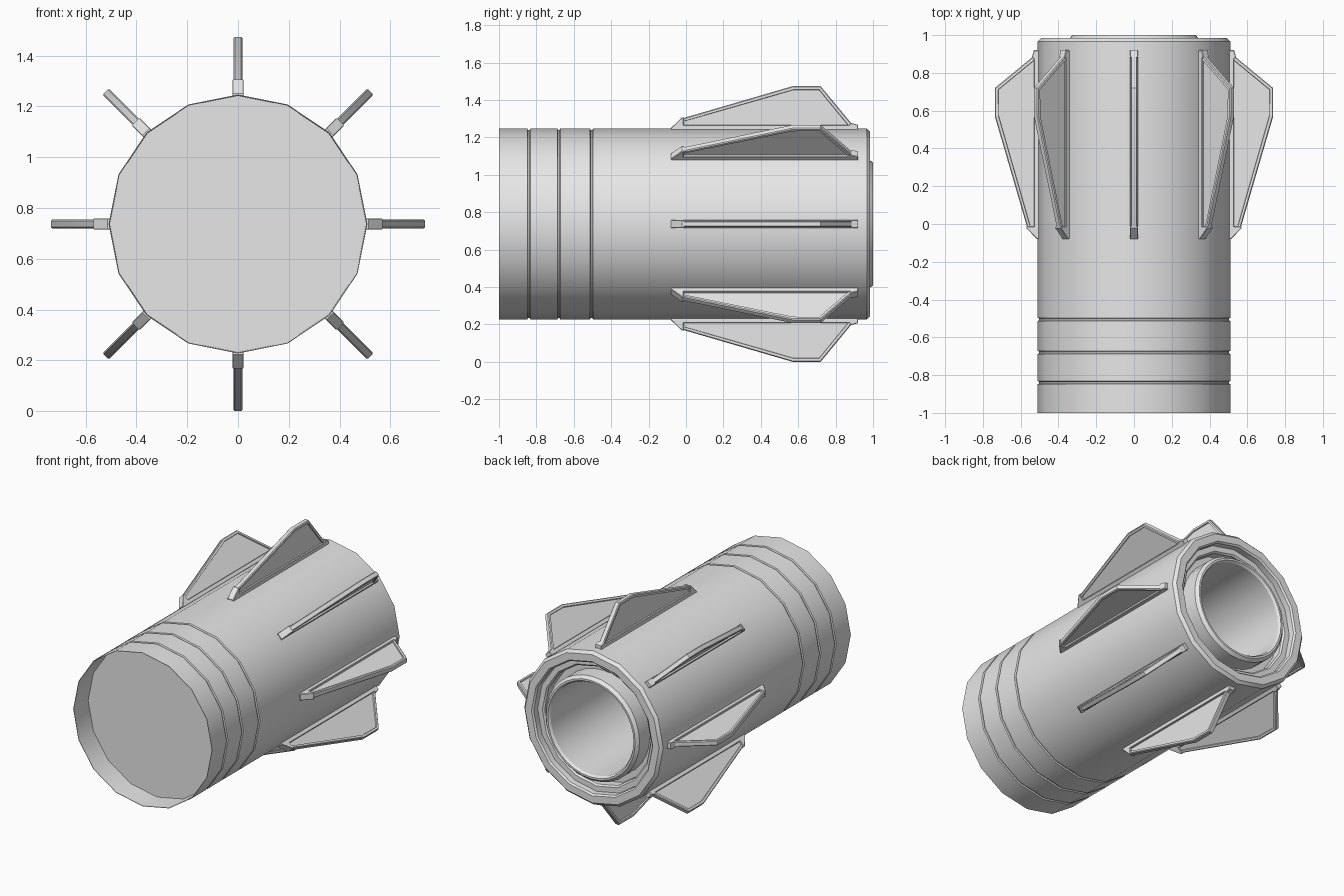
import bpy, bmesh, math
from mathutils import Matrix, Vector

if "Cube" in bpy.data.objects:
    bpy.data.objects.remove(bpy.data.objects["Cube"])

CZ = 0.737  # height of the body axis

grey = bpy.data.materials.new("light_grey")
grey.diffuse_color = (0.8, 0.8, 0.8, 1)
grey.use_nodes = True
grey.node_tree.nodes["Principled BSDF"].inputs["Base Color"].default_value = grey.diffuse_color


def finish(bm, name):
    bmesh.ops.recalc_face_normals(bm, faces=bm.faces)
    me = bpy.data.meshes.new(name)
    bm.to_mesh(me)
    bm.free()
    ob = bpy.data.objects.new(name, me)
    bpy.context.collection.objects.link(ob)
    me.materials.append(grey)
    bpy.ops.object.select_all(action='DESELECT')
    ob.select_set(True)
    bpy.context.view_layer.objects.active = ob
    bpy.ops.object.shade_smooth_by_angle(angle=math.radians(30))
    return ob


def lathe(name, profile, sides):
    """Revolve (radius, y) points around the body axis."""
    bm = bmesh.new()
    rings = []
    for r, y in profile:
        n = 1 if r == 0 else sides
        rings.append([bm.verts.new((r * math.cos(2 * math.pi * i / sides), y,
                                    CZ + r * math.sin(2 * math.pi * i / sides)))
                      for i in range(n)])
    for a, b in zip(rings, rings[1:]):
        for i in range(sides):
            j = (i + 1) % sides
            q = [a[i % len(a)], a[j % len(a)], b[j % len(b)], b[i % len(b)]]
            bm.faces.new(list(dict.fromkeys(q)))
    return finish(bm, name)


def plate(bm, outline, half, bevel, inset=0):
    """Upright plate from a (y, radius) outline, optionally with sunken side panels."""
    part = bmesh.new()
    face = part.faces.new([part.verts.new((-half, y, r)) for y, r in outline])
    ext = bmesh.ops.extrude_face_region(part, geom=[face])
    moved = [v for v in ext['geom'] if isinstance(v, bmesh.types.BMVert)]
    bmesh.ops.translate(part, verts=moved, vec=(2 * half, 0, 0))
    bmesh.ops.recalc_face_normals(part, faces=part.faces)
    rim = [e for e in part.edges if abs(e.verts[0].co.x - e.verts[1].co.x) < 1e-6]
    bmesh.ops.bevel(part, geom=rim, offset=bevel, segments=1, affect='EDGES')
    part.normal_update()
    if inset:
        for sgn in (-1, 1):
            f = max((f for f in part.faces if f.normal.x * sgn > 0.9),
                    key=lambda f: f.calc_area())
            bmesh.ops.inset_region(part, faces=[f], thickness=inset)
            bmesh.ops.inset_region(part, faces=[f], thickness=0.002, depth=-0.008)
    tmp = bpy.data.meshes.new("tmp")
    part.to_mesh(tmp)
    part.free()
    bm.from_mesh(tmp)
    bpy.data.meshes.remove(tmp)


# body shell: recessed front cap, three grooves, stepped rear rim
profile = [(0, -0.85), (0.505, -0.85), (0.507, -1), (0.51, -1)]
for g in (-0.84, -0.68, -0.505):
    profile += [(0.51, g - 0.008), (0.502, g - 0.004), (0.502, g + 0.004), (0.51, g + 0.008)]
profile += [(0.51, 0.967), (0.492, 0.985), (0.445, 0.985), (0.435, 0.975), (0.435, 0.935),
            (0.40, 0.935), (0.39, 0.925), (0.39, 0.87), (0.33, 0.87)]
lathe("body_shell", profile, 16)

# rear nozzle tube
lathe("nozzle_tube", [(0.345, 0.86), (0.345, 0.98), (0.327, 1.0), (0.315, 1.0),
                      (0.305, 0.985), (0.305, -0.1), (0, -0.1)], 32)

# eight fins with mounting feet
FIN = [(-0.03, 0.50), (-0.03, 0.562), (0.57, 0.737), (0.72, 0.737), (0.895, 0.525), (0.895, 0.50)]
FOOT = [(-0.08, 0.495), (-0.08, 0.514), (-0.022, 0.57), (-0.012, 0.57), (-0.012, 0.53),
        (0.875, 0.53), (0.885, 0.54), (0.92, 0.53), (0.92, 0.495)]
for k in range(8):
    bm = bmesh.new()
    plate(bm, FIN, 0.017, 0.005, 0.014)
    plate(bm, FOOT, 0.022, 0.003)
    bm.transform(Matrix.Translation((0, 0, CZ)) @ Matrix.Rotation(k * math.pi / 4, 4, 'Y'))
    finish(bm, f"fin_{k + 1}")
